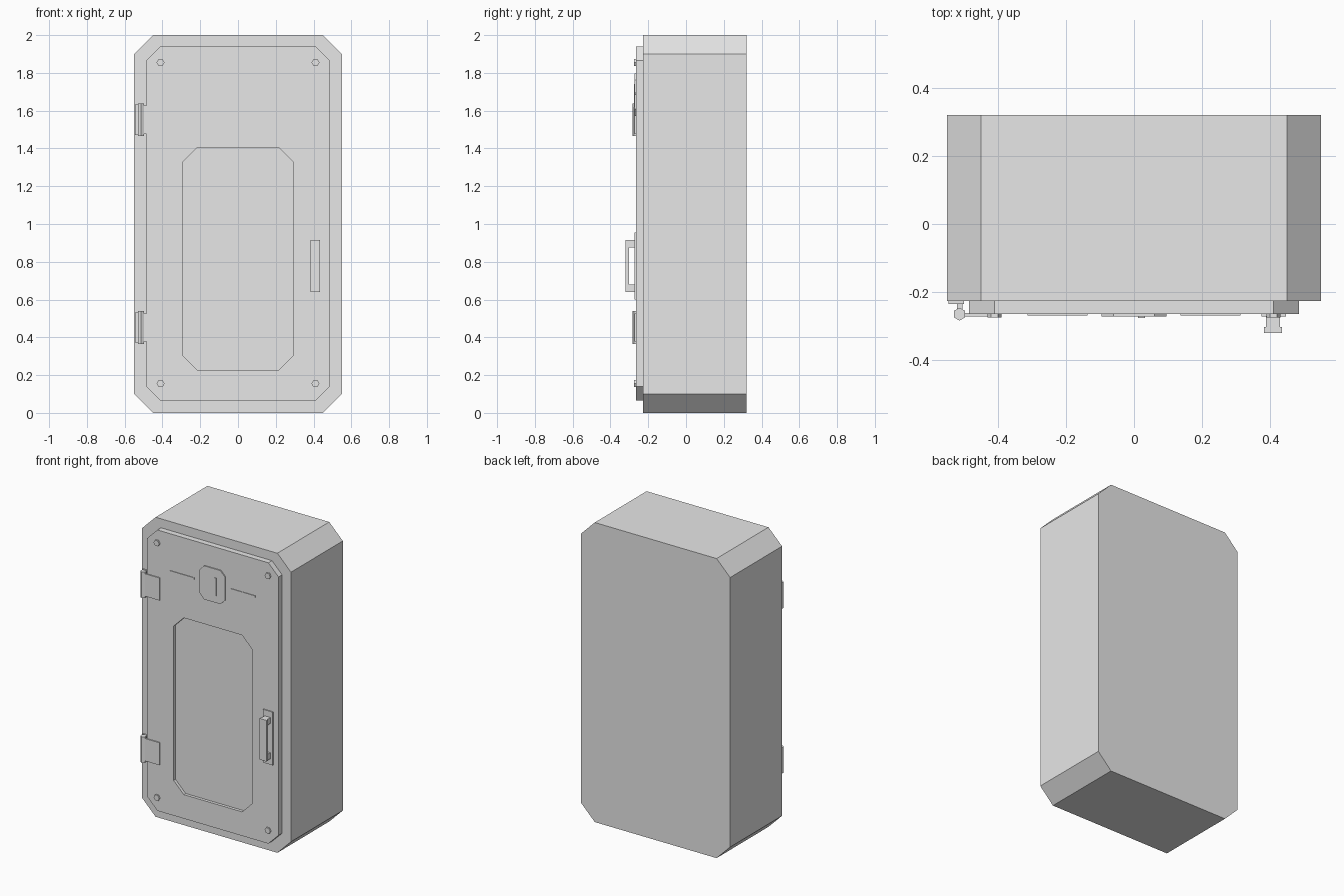
import bpy
import bmesh
import math

cube = bpy.data.objects.get("Cube")
if cube:
    bpy.data.objects.remove(cube, do_unlink=True)

GREY = (0.8, 0.8, 0.8, 1.0)
metal = bpy.data.materials.new("light_grey_metal")
metal.use_nodes = True
metal.diffuse_color = GREY
metal.node_tree.nodes["Principled BSDF"].inputs["Base Color"].default_value = GREY


def finish(name, bm):
    bmesh.ops.recalc_face_normals(bm, faces=bm.faces)
    mesh = bpy.data.meshes.new(name)
    bm.to_mesh(mesh)
    bm.free()
    mesh.materials.append(metal)
    obj = bpy.data.objects.new(name, mesh)
    bpy.context.collection.objects.link(obj)
    return obj


def octagon(half_width, z0, z1, cut, y):
    """Rectangle with clipped corners, in the plane of the door."""
    w, c = half_width, cut
    return [(x, y, z) for x, z in (
        (-w + c, z0), (w - c, z0), (w, z0 + c), (w, z1 - c),
        (w - c, z1), (-w + c, z1), (-w, z1 - c), (-w, z0 + c))]


def loft(name, rings):
    """Join successive rings and cap both ends."""
    bm = bmesh.new()
    loops = [[bm.verts.new(p) for p in ring] for ring in rings]
    for a, b in zip(loops, loops[1:]):
        n = len(a)
        for i in range(n):
            j = (i + 1) % n
            bm.faces.new((a[i], a[j], b[j], b[i]))
    bm.faces.new(loops[0])
    bm.faces.new(loops[-1])
    return finish(name, bm)


def box(name, xs, ys, zs):
    rings = [[(xs[0], y, zs[0]), (xs[1], y, zs[0]),
              (xs[1], y, zs[1]), (xs[0], y, zs[1])] for y in ys]
    return loft(name, rings)


def hex_ring(x, y, z, r, axis):
    pts = []
    for i in range(6):
        a = math.pi * i / 3
        u, v = r * math.cos(a), r * math.sin(a)
        pts.append((x + u, y, z + v) if axis == "y" else (x + v, y + u, z))
    return pts


BODY_FRONT, DOOR_FRONT = -0.227, -0.265

# Cabinet body
loft("cabinet_body", [octagon(0.55, 0, 2, 0.1, 0.32),
                      octagon(0.55, 0, 2, 0.1, BODY_FRONT)])

# Door with a recessed centre panel
loft("door", [octagon(0.485, 0.065, 1.94, 0.075, BODY_FRONT + 0.01),
              octagon(0.485, 0.065, 1.94, 0.075, DOOR_FRONT),
              octagon(0.29, 0.225, 1.405, 0.075, DOOR_FRONT),
              octagon(0.29, 0.225, 1.405, 0.075, DOOR_FRONT + 0.02)])

# Corner bolts
for side, x in (("right", -0.41), ("left", 0.41)):
    for level, z in (("lower", 0.155), ("upper", 1.855)):
        loft(f"{level}_{side}_bolt", [hex_ring(x, y, z, 0.021, "y")
                                      for y in (DOOR_FRONT + 0.005, -0.275)])

# Hinges: barrel, door leaf and body leaf
for level, z in (("lower", 0.452), ("upper", 1.552)):
    loft(f"{level}_hinge_barrel", [hex_ring(-0.513, -0.265, z + d, 0.019, "z")
                                   for d in (-0.087, 0.087)])
    box(f"{level}_hinge_door_leaf", (-0.513, -0.39),
        (DOOR_FRONT + 0.004, -0.272), (z - 0.075, z + 0.075))
    box(f"{level}_hinge_body_leaf", (-0.546, -0.5),
        (BODY_FRONT + 0.005, -0.235), (z - 0.08, z + 0.08))
    box(f"{level}_hinge_knuckle", (-0.52, -0.505),
        (BODY_FRONT, -0.26), (z - 0.075, z + 0.075))

# Handle: plate, grip and two posts
box("handle_plate", (0.375, 0.447), (DOOR_FRONT + 0.005, -0.272), (0.6, 0.955))
box("handle_grip", (0.383, 0.435), (-0.303, -0.32), (0.64, 0.915))
for level, z in (("lower", 0.64), ("upper", 0.875)):
    box(f"{level}_handle_post", (0.388, 0.43), (-0.268, -0.305), (z, z + 0.04))

# Raised badge plate with a plain rib, flanked by thin trim strips
loft("badge_plate", [octagon(0.095, 1.573, 1.797, 0.035, DOOR_FRONT + 0.005),
                     octagon(0.095, 1.573, 1.797, 0.035, -0.272)])
box("badge_rib", (0.012, 0.032), (-0.27, -0.276), (1.62, 1.74))
for side, x in (("right", -0.225), ("left", 0.225)):
    box(f"{side}_trim_strip", (x - 0.088, x + 0.088),
        (DOOR_FRONT + 0.004, -0.269), (1.683, 1.695))
